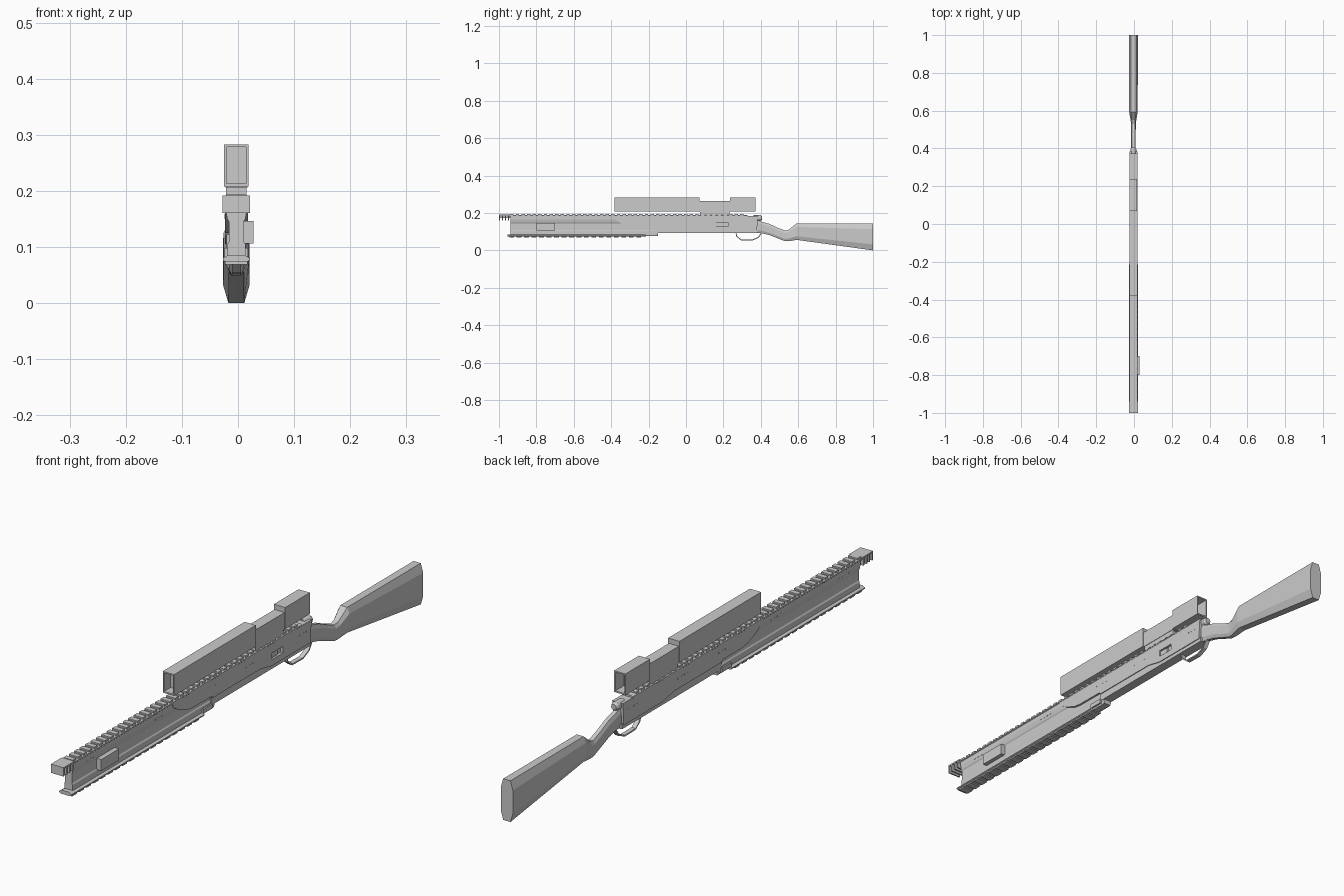
import bpy, bmesh, math
from mathutils import Vector

if "Cube" in bpy.data.objects:
    bpy.data.objects.remove(bpy.data.objects["Cube"])

CX = -0.003  # centre line of the long body


def finish(name, bm):
    bmesh.ops.recalc_face_normals(bm, faces=bm.faces)
    me = bpy.data.meshes.new(name)
    bm.to_mesh(me)
    bm.free()
    ob = bpy.data.objects.new(name, me)
    bpy.context.collection.objects.link(ob)
    return ob


def add_box(bm, x, y, z):
    vs = bmesh.ops.create_cube(bm, size=1)['verts']
    for v in vs:
        v.co = Vector((r[0] + (c + 0.5) * (r[1] - r[0]) for r, c in zip((x, y, z), v.co)))


def boxes(name, specs):
    bm = bmesh.new()
    for s in specs:
        add_box(bm, *s)
    return finish(name, bm)


def mid(half):
    return (CX - half, CX + half)


def loft(name, rings, closed=False):
    """Skin a list of equal-length point rings."""
    bm = bmesh.new()
    rows = [[bm.verts.new(p) for p in r] for r in rings]
    n = len(rows[0])
    for a, b in zip(rows, rows[1:]):
        for i in range(n):
            bm.faces.new((a[i], a[(i + 1) % n], b[(i + 1) % n], b[i]))
    bm.faces.new(rows[0])
    bm.faces.new(rows[-1])
    return finish(name, bm)


def side_profile(name, pts, half):
    """Extrude a (y, z) outline across the width."""
    return loft(name, [[(x, y, z) for y, z in pts] for x in mid(half)])


def long_profile(name, pts, y0, y1):
    """Extrude a half (x, z) outline, mirrored, along the length."""
    full = pts + [(-x, z) for x, z in reversed(pts)]
    return loft(name, [[(CX + x, y, z) for x, z in full] for y in (y0, y1)])


def cut(ob, name, x, y, z):
    c = boxes(name, [(x, y, z)])
    c.hide_render = True
    c.hide_viewport = True
    m = ob.modifiers.new('cut', 'BOOLEAN')
    m.operation = 'DIFFERENCE'
    m.solver = 'EXACT'
    m.object = c


# Front web with a slim long groove
long_profile('front_shroud', [(0.013, 0.076), (0.016, 0.085), (0.016, 0.105), (0.013, 0.110),
                              (0.013, 0.145), (0.016, 0.150), (0.019, 0.165), (0.019, 0.182)],
             -0.938, -0.15)

# Top rail and its teeth
long_profile('top_rail', [(0.017, 0.178), (0.021, 0.182), (0.021, 0.186), (0.015, 0.189)],
             -0.945, 0.33)
n = 42
boxes('top_rail_teeth', [(mid(0.018), (-0.94 + i * 0.03, -0.922 + i * 0.03), (0.186, 0.194))
                         for i in range(n)])

# Bottom flange and its teeth
long_profile('bottom_flange', [(0.018, 0.073), (0.024, 0.076), (0.024, 0.080), (0.014, 0.086)],
             -0.955, -0.215)
boxes('bottom_flange_teeth', [(mid(0.020), (-0.945 + i * 0.04, -0.920 + i * 0.04), (0.069, 0.075))
                              for i in range(18)])
boxes('flange_end_block', [(mid(0.021), (-0.218, -0.165), (0.082, 0.098))])

# Receiver: wide upper cover sweeping forward, narrower lower skirt
receiver = side_profile('receiver_cover',
                        [(-0.39, 0.182), (-0.385, 0.168), (-0.355, 0.148), (-0.31, 0.130),
                         (-0.28, 0.126), (-0.17, 0.125), (-0.165, 0.118), (0.10, 0.118),
                         (0.16, 0.105), (0.38, 0.105), (0.382, 0.160), (0.385, 0.183)], 0.0205)
cut(receiver, 'port_cutter', (0.008, 0.05), (0.163, 0.225), (0.127, 0.150))
boxes('port_slide', [((0.004, 0.014), (0.163, 0.20), (0.130, 0.147))])
side_profile('receiver_skirt', [(-0.17, 0.122), (-0.17, 0.092), (0.385, 0.092), (0.385, 0.110),
                                (0.16, 0.110), (0.10, 0.122)], 0.0175)

# Rounded rear cap
loft('rear_cap', [[(CX + r * math.cos(a), y, 0.173 + r * math.sin(a))
                   for a in [k * math.tau / 12 for k in range(12)]]
                  for r, y in ((0.015, 0.36), (0.015, 0.397), (0.010, 0.406))])

# Small pins on both flanks
bm = bmesh.new()
for y0, z, h in ((0.02, 0.152, 0.0212), (-0.19, 0.155, 0.0212), (0.30, 0.15, 0.0212),
                 (-0.50, 0.159, 0.019), (-0.88, 0.159, 0.019)):
    for i in range(4):
        add_box(bm, mid(h), (y0 + i * 0.018, y0 + i * 0.018 + 0.006), (z, z + 0.004))
finish('side_pins', bm)

# Muzzle cage: end fins joined by thin bars
boxes('muzzle_fins', [(mid(0.0245), (y, y + 0.006), (0.161, 0.192))
                      for y in (-1.0, -0.984, -0.968, -0.952)])
boxes('muzzle_bars', [(mid(0.0245), (-1.0, -0.94), (0.187, 0.192)),
                      (mid(0.013), (-0.998, -0.93), (0.172, 0.180))])

# Box accessory on the right flank
boxes('side_box', [((0.009, 0.028), (-0.80, -0.70), (0.106, 0.146))])

# Sight: two hollow-ended housings, a bridge and its mount
front_sight = boxes('sight_front_housing', [(mid(0.022), (-0.382, 0.072), (0.208, 0.283))])
cut(front_sight, 'front_lens_cutter', mid(0.0175), (-0.40, -0.345), (0.213, 0.278))
rear_sight = boxes('sight_rear_housing', [(mid(0.022), (0.235, 0.372), (0.208, 0.283))])
cut(rear_sight, 'rear_lens_cutter', mid(0.0175), (0.325, 0.39), (0.213, 0.278))
boxes('sight_bridge', [(mid(0.0195), (0.072, 0.235), (0.206, 0.265))])
boxes('sight_mount', [(mid(0.018), (0.075, 0.232), (0.190, 0.207))])

# Grip and butt: faceted loft
stations = [(0.375, 0.165, 0.095, 0.012), (0.405, 0.153, 0.092, 0.012), (0.445, 0.142, 0.082, 0.012),
            (0.49, 0.121, 0.064, 0.012), (0.53, 0.106, 0.049, 0.013), (0.55, 0.111, 0.049, 0.015),
            (0.592, 0.145, 0.056, 0.0225), (1.0, 0.145, 0.0, 0.0235)]
rings = []
for y, top, bot, w in stations:
    h = top - bot
    half = [(0.6 * w, top), (w, top - 0.22 * h), (w, bot + 0.22 * h), (0.6 * w, bot)]
    full = half + [(-x, z) for x, z in reversed(half)]
    rings.append([(CX + x, y, z) for x, z in full])
loft('stock', rings)

# Trigger guard: flat strip bent around an open path
path = [Vector(p) for p in ((0.268, 0.094), (0.270, 0.076), (0.295, 0.056), (0.355, 0.055),
                            (0.388, 0.070), (0.404, 0.094))]
rings = []
for i, p in enumerate(path):
    t = (path[min(i + 1, len(path) - 1)] - path[max(i - 1, 0)]).normalized()
    nrm = Vector((-t.y, t.x)) * 0.0025
    a, b = p - nrm, p + nrm
    x0, x1 = mid(0.008)
    rings.append([(x0, *a), (x1, *a), (x1, *b), (x0, *b)])
loft('finger_guard', rings)
